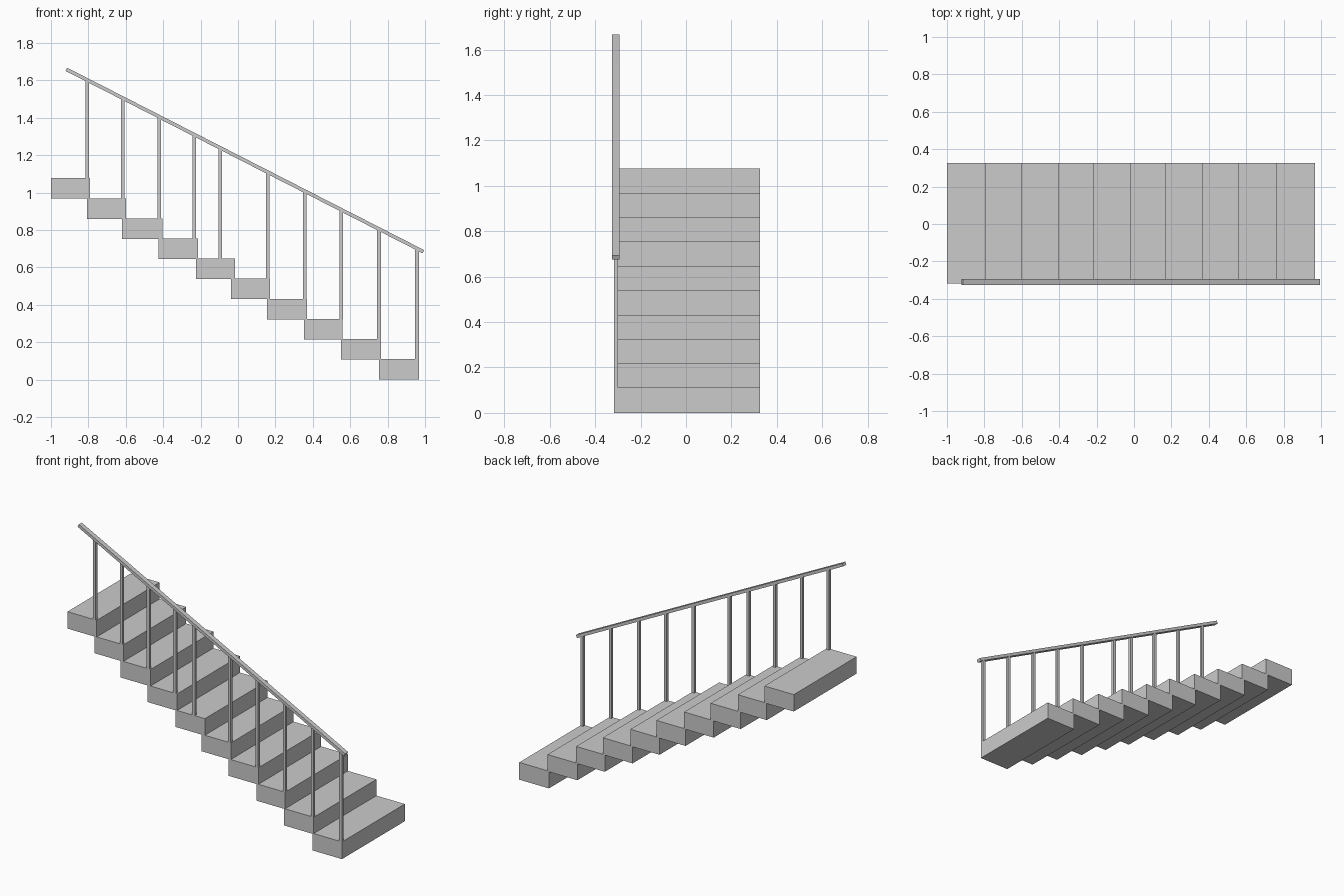
import bpy, math

if "Cube" in bpy.data.objects:
    bpy.data.objects.remove(bpy.data.objects["Cube"])


def box(name, x0, x1, y0, y1, z0, z1):
    bpy.ops.mesh.primitive_cube_add(size=1, location=((x0 + x1) / 2, (y0 + y1) / 2, (z0 + z1) / 2))
    ob = bpy.context.object
    ob.name = name
    ob.scale = (x1 - x0, y1 - y0, z1 - z0)
    return ob


# Treads, bottom to top: (left x, right x)
treads = [(0.755, 0.968), (0.551, 0.765), (0.354, 0.560), (0.155, 0.369), (-0.038, 0.171),
          (-0.225, -0.015), (-0.426, -0.214), (-0.620, -0.404), (-0.806, -0.599), (-1.0, -0.79)]
# Baluster x position on each tread
posts = [0.957, 0.754, 0.553, 0.358, 0.160, -0.096, -0.233, -0.615 + 0.193, -0.615, -0.807]
rise = 0.1075

# Handrail line, upper end, joint and lower end (x, z)
rail_pts = [(-0.918, 1.659), (-0.61, 1.502), (0.991, 0.684)]


def rail_z(x):
    (xa, za), (xb, zb) = rail_pts[0], rail_pts[-1]
    return za + (zb - za) * (x - xa) / (xb - xa)


# Steps and balusters
for i, ((x0, x1), px) in enumerate(zip(treads, posts)):
    top = rise * (i + 1) + (0.004 if i == 0 else 0.002)
    bottom = max(0, rise * i)
    box(f"step_{i + 1}", x0, x1, -0.318, 0.325, bottom, top)
    box(f"baluster_{i + 1}", px - 0.0095, px + 0.0095, -0.318, -0.300, top - 0.002, rail_z(px))

# Handrail in two straight lengths
for i in range(2):
    (xa, za), (xb, zb) = rail_pts[i], rail_pts[i + 1]
    length = math.hypot(xb - xa, zb - za)
    rail = box(f"handrail_{i + 1}", 0, length, -0.325, -0.294, -0.0095, 0.0095)
    rail.location = ((xa + xb) / 2, -0.3095, (za + zb) / 2)
    rail.rotation_euler = (0, math.atan2(za - zb, xb - xa), 0)
